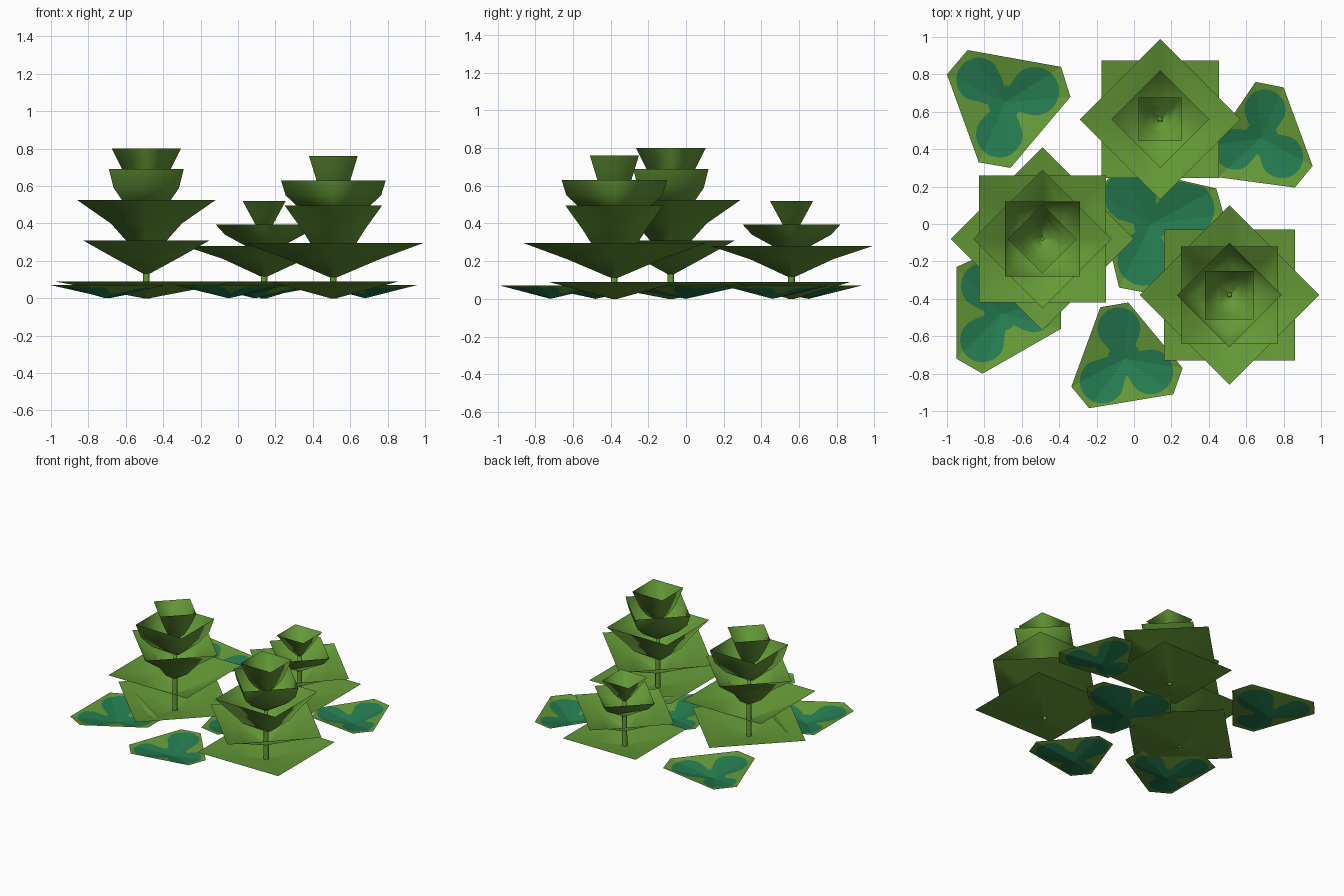
import bpy, math
from mathutils import Vector

if "Cube" in bpy.data.objects:
    bpy.data.objects.remove(bpy.data.objects["Cube"])


def material(name, rgb):
    m = bpy.data.materials.new(name)
    m.diffuse_color = (*rgb, 1)
    m.use_nodes = True
    m.node_tree.nodes["Principled BSDF"].inputs["Base Color"].default_value = m.diffuse_color
    return m


GREEN = material("leaf green", (0.13, 0.32, 0.038))
TEAL = material("moss teal", (0.018, 0.20, 0.082))


def make(name, verts, faces, mats, idx=None, smooth=False):
    me = bpy.data.meshes.new(name)
    me.from_pydata(verts, [], faces)
    for m in mats:
        me.materials.append(m)
    for i, p in enumerate(me.polygons):
        p.use_smooth = smooth
        if idx:
            p.material_index = idx[i]
    ob = bpy.data.objects.new(name, me)
    bpy.context.collection.objects.link(ob)
    return ob


def rings(name, cx, cy, profile, sides, turn, grow=1.0, smooth=True):
    """Open surface through rings of (half width, z), listed bottom to top."""
    verts, faces = [], []
    for w, z in profile:
        for k in range(sides):
            a = turn + 2 * math.pi * k / sides
            verts.append((cx + w * grow * math.cos(a), cy + w * grow * math.sin(a), z))
    for j in range(len(profile) - 1):
        for k in range(sides):
            n = (k + 1) % sides
            faces.append((j * sides + k, (j + 1) * sides + k,
                          (j + 1) * sides + n, j * sides + n))
    return make(name, verts, faces, [GREEN], smooth=smooth)


def bowl(name, c, square, profile):
    """Four-sided leaf bowl, square to the axes or turned like a diamond."""
    if square:
        rings(name, *c, profile, 4, math.pi / 4, math.sqrt(2))
    else:
        rings(name, *c, profile, 4, 0)


# Trees: centre, trunk top, then bowls as (square?, profile)
trees = {
    "tall_plant": ((-0.49, -0.08), 0.50, [
        (False, [(0.015, 0.0), (0.25, 0.045), (0.49, 0.09)]),
        (True, [(0.015, 0.13), (0.18, 0.22), (0.34, 0.31)]),
        (False, [(0.015, 0.25), (0.11, 0.31), (0.19, 0.40), (0.37, 0.525)]),
        (True, [(0.015, 0.44), (0.12, 0.51), (0.175, 0.59), (0.20, 0.69)]),
        (False, [(0.01, 0.55), (0.08, 0.61), (0.13, 0.69), (0.185, 0.80)]),
    ]),
    "wide_plant": ((0.51, -0.38), 0.50, [
        (True, [(0.015, 0.0), (0.18, 0.045), (0.35, 0.09)]),
        (False, [(0.015, 0.11), (0.25, 0.21), (0.48, 0.295)]),
        (True, [(0.015, 0.22), (0.12, 0.29), (0.17, 0.37), (0.26, 0.495)]),
        (False, [(0.015, 0.38), (0.18, 0.48), (0.255, 0.55), (0.28, 0.63)]),
        (True, [(0.01, 0.52), (0.06, 0.57), (0.09, 0.63), (0.13, 0.76)]),
    ]),
    "small_plant": ((0.14, 0.56), 0.43, [
        (True, [(0.015, 0.0), (0.16, 0.045), (0.315, 0.09)]),
        (False, [(0.015, 0.115), (0.22, 0.21), (0.43, 0.28)]),
        (False, [(0.015, 0.23), (0.10, 0.28), (0.21, 0.34), (0.26, 0.395)]),
        (True, [(0.012, 0.35), (0.05, 0.40), (0.115, 0.52)]),
    ]),
}
for name, (c, top, bowls) in trees.items():
    rings(name + "_trunk", *c, [(0.02, 0.0), (0.018, 0.2), (0.012, top), (0.0, top)], 8, math.pi / 8)
    for i, (square, profile) in enumerate(bowls):
        bowl(f"{name}_leaf_{i}", c, square, profile)


def ray_polygon(c, d, poly):
    """Distance from c along d to the polygon outline."""
    best = 9.0
    for i, p in enumerate(poly):
        a = Vector(p) - c
        e = Vector(poly[(i + 1) % len(poly)]) - Vector(p)
        den = d.x * e.y - d.y * e.x
        if abs(den) > 1e-9:
            t = (a.x * e.y - a.y * e.x) / den
            u = (a.x * d.y - a.y * d.x) / den
            if t > 0 and -1e-6 <= u <= 1 + 1e-6:
                best = min(best, t)
    return best


def ray_blob(c, d, circles):
    """Farthest exit of the ray from the union of circles."""
    far = 0.09
    for x, y, r in circles:
        o = Vector((x, y)) - c
        b = o.dot(d)
        disc = b * b - o.length_squared + r * r
        if disc > 0 and b > 0:
            far = max(far, b + math.sqrt(disc))
    return far


def pad(name, centre, poly, circles, rim=0.07):
    """Shallow polygon dish with a three-lobed teal patch cut into it."""
    c = Vector(centre)
    angs = [2 * math.pi * k / 120 for k in range(120)]
    angs += [math.atan2(p[1] - c.y, p[0] - c.x) % (2 * math.pi) for p in poly]
    angs = sorted(angs)
    n = len(angs)
    verts, faces, idx = [(c.x, c.y, 0)], [], []
    for a in angs:
        d = Vector((math.cos(a), math.sin(a)))
        out = ray_polygon(c, d, poly)
        near = [ray_blob(c, Vector((math.cos(a + s), math.sin(a + s))), circles)
                for s in (-0.06, 0, 0.06)]
        inn = min(sum(near) / 3, out * 0.97)
        for r in (inn, out):
            verts.append((c.x + d.x * r, c.y + d.y * r, rim * r / out))
    for k in range(n):
        i, j = 1 + 2 * k, 1 + 2 * ((k + 1) % n)
        faces += [(0, i, j), (i, i + 1, j + 1, j)]
        idx += [1, 0]
    make(name, verts, faces, [GREEN, TEAL], idx)


# Ground pads
pad("back_left_pad", (-0.69, 0.65),
    [(-1.0, 0.80), (-0.89, 0.93), (-0.39, 0.84), (-0.34, 0.68), (-0.66, 0.30), (-0.83, 0.33)],
    [(-0.83, 0.77, 0.12), (-0.53, 0.71, 0.13), (-0.72, 0.48, 0.125)])
pad("back_right_pad", (0.68, 0.46),
    [(0.65, 0.76), (0.80, 0.73), (0.955, 0.31), (0.86, 0.195), (0.45, 0.25), (0.42, 0.42)],
    [(0.70, 0.61, 0.11), (0.79, 0.36, 0.115), (0.54, 0.40, 0.11)])
pad("front_left_pad", (-0.71, -0.48),
    [(-0.95, -0.72), (-0.81, -0.80), (-0.39, -0.56), (-0.39, -0.40), (-0.77, -0.15), (-0.95, -0.23)],
    [(-0.81, -0.62, 0.12), (-0.54, -0.47, 0.11), (-0.80, -0.33, 0.125)])
pad("front_pad", (-0.05, -0.72),
    [(-0.335, -0.87), (-0.24, -0.985), (0.21, -0.91), (0.26, -0.77), (-0.03, -0.42), (-0.18, -0.445)],
    [(-0.17, -0.84, 0.12), (0.09, -0.79, 0.12), (-0.08, -0.56, 0.115)])
pad("middle_pad", (0.09, 0.0),
    [(-0.20, 0.17), (-0.08, 0.31), (0.44, 0.19), (0.48, 0.05), (0.08, -0.37), (-0.08, -0.34)],
    [(-0.02, 0.15, 0.14), (0.28, 0.08, 0.15), (0.05, -0.19, 0.14)])
